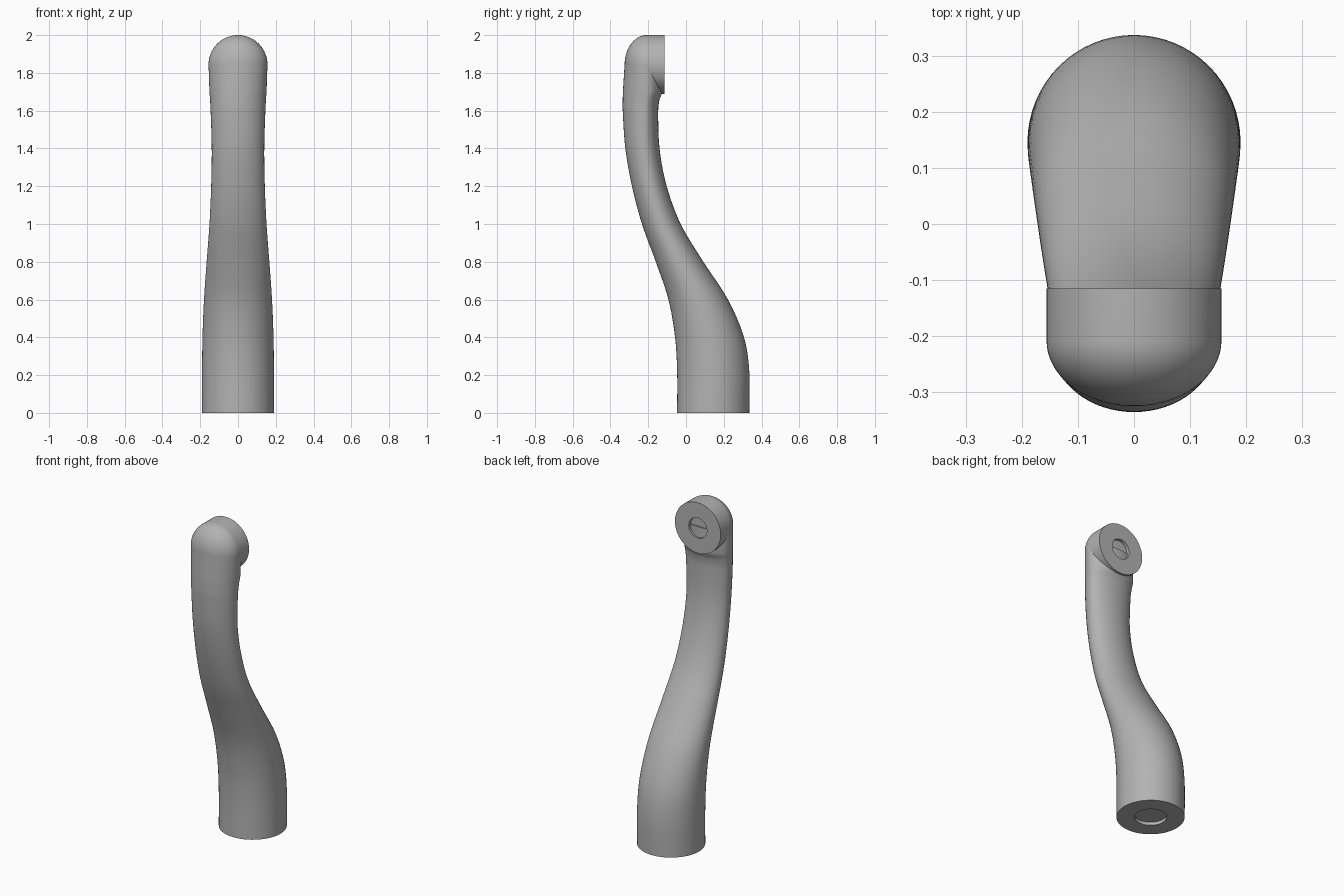
import bpy, bmesh, math

if "Cube" in bpy.data.objects:
    bpy.data.objects.remove(bpy.data.objects["Cube"], do_unlink=True)

SIDES = 64

grey = bpy.data.materials.new("satin_grey")
grey.use_nodes = True
grey.diffuse_color = (0.45, 0.45, 0.45, 1)
grey.node_tree.nodes["Principled BSDF"].inputs["Base Color"].default_value = grey.diffuse_color


def loft(name, rings):
    """Skin a list of closed rings and cap both ends."""
    bm = bmesh.new()
    loops = [[bm.verts.new(p) for p in ring] for ring in rings]
    for a, b in zip(loops, loops[1:]):
        for i in range(SIDES):
            j = (i + 1) % SIDES
            bm.faces.new((a[i], a[j], b[j], b[i]))
    bm.faces.new(loops[0][::-1])
    bm.faces.new(loops[-1])
    bmesh.ops.recalc_face_normals(bm, faces=bm.faces)
    mesh = bpy.data.meshes.new(name)
    bm.to_mesh(mesh)
    bm.free()
    mesh.materials.append(grey)
    ob = bpy.data.objects.new(name, mesh)
    bpy.context.collection.objects.link(ob)
    bpy.ops.object.select_all(action="DESELECT")
    ob.select_set(True)
    bpy.context.view_layer.objects.active = ob
    bpy.ops.object.shade_smooth_by_angle(angle=math.radians(40))
    return ob


def slope(i):
    a, b = STATIONS[max(i - 1, 0)], STATIONS[min(i + 1, len(STATIONS) - 1)]
    return [(q - p) / (b[0] - a[0]) for p, q in zip(a, b)]


def between(i, t):
    """Smooth cubic blend from station i to the next one."""
    a, b = STATIONS[i], STATIONS[i + 1]
    h = b[0] - a[0]
    h00, h01 = 2 * t**3 - 3 * t**2 + 1, 3 * t**2 - 2 * t**3
    h10, h11 = t**3 - 2 * t**2 + t, t**3 - t**2
    return [h00 * p + h01 * q + h * (h10 * m + h11 * n)
            for p, q, m, n in zip(a, b, slope(i), slope(i + 1))]


def section(z, front, back, width, middle):
    """Oval slice whose front and back halves have their own depth."""
    ring = []
    for k in range(SIDES):
        a = math.tau * k / SIDES
        c, s = math.cos(a), math.sin(a)
        depth = back - middle if s > 0 else middle - front
        ring.append((width * c, middle + depth * s, z))
    return ring


# Stem slices: height, front edge, back edge, half width, widest line
STATIONS = [
    (0.0, -0.047, 0.335, 0.19, 0.144),
    (0.22, -0.047, 0.335, 0.19, 0.144),
    (0.4, -0.058, 0.307, 0.188, 0.125),
    (0.6, -0.093, 0.222, 0.18, 0.065),
    (0.8, -0.16, 0.092, 0.166, -0.034),
    (1.0, -0.233, -0.028, 0.151, -0.13),
    (1.2, -0.286, -0.102, 0.142, -0.188),
    (1.4, -0.321, -0.14, 0.139, -0.218),
    (1.6, -0.335, -0.147, 0.145, -0.218),
    (1.66, -0.335, -0.14, 0.148, -0.212),
    (1.7, -0.334, -0.125, 0.151, -0.208),
    (1.845, -0.325, -0.125, 0.156, -0.208),
]

# Curved stem with a shallow round socket under the foot
rings = [section(z, 0.144 - r, 0.144 + r, r, 0.144) for r, z in ((0.09, 0.02), (0.09, 0))]
for i in range(len(STATIONS) - 1):
    rings += [section(*between(i, t / 6)) for t in range(6)]
rings.append(section(*STATIONS[-1]))
loft("curved_stem", rings)

# Round head: domed front, straight barrel and a socketed back face
MID, FACE, RADIUS, DOME = -0.208, -0.115, 0.156, 0.117
profile = [(RADIUS * math.sin(a), MID - DOME * math.cos(a))
           for a in (math.pi / 2 * k / 20 for k in range(1, 21))]
profile.insert(0, (0.002, MID - DOME))
profile += [(RADIUS, FACE), (0.062, FACE), (0.062, FACE - 0.02)]
head = [[(r * math.cos(math.tau * k / SIDES), y, 1.844 + r * math.sin(math.tau * k / SIDES))
         for k in range(SIDES)] for r, y in profile]
loft("round_head", head)
